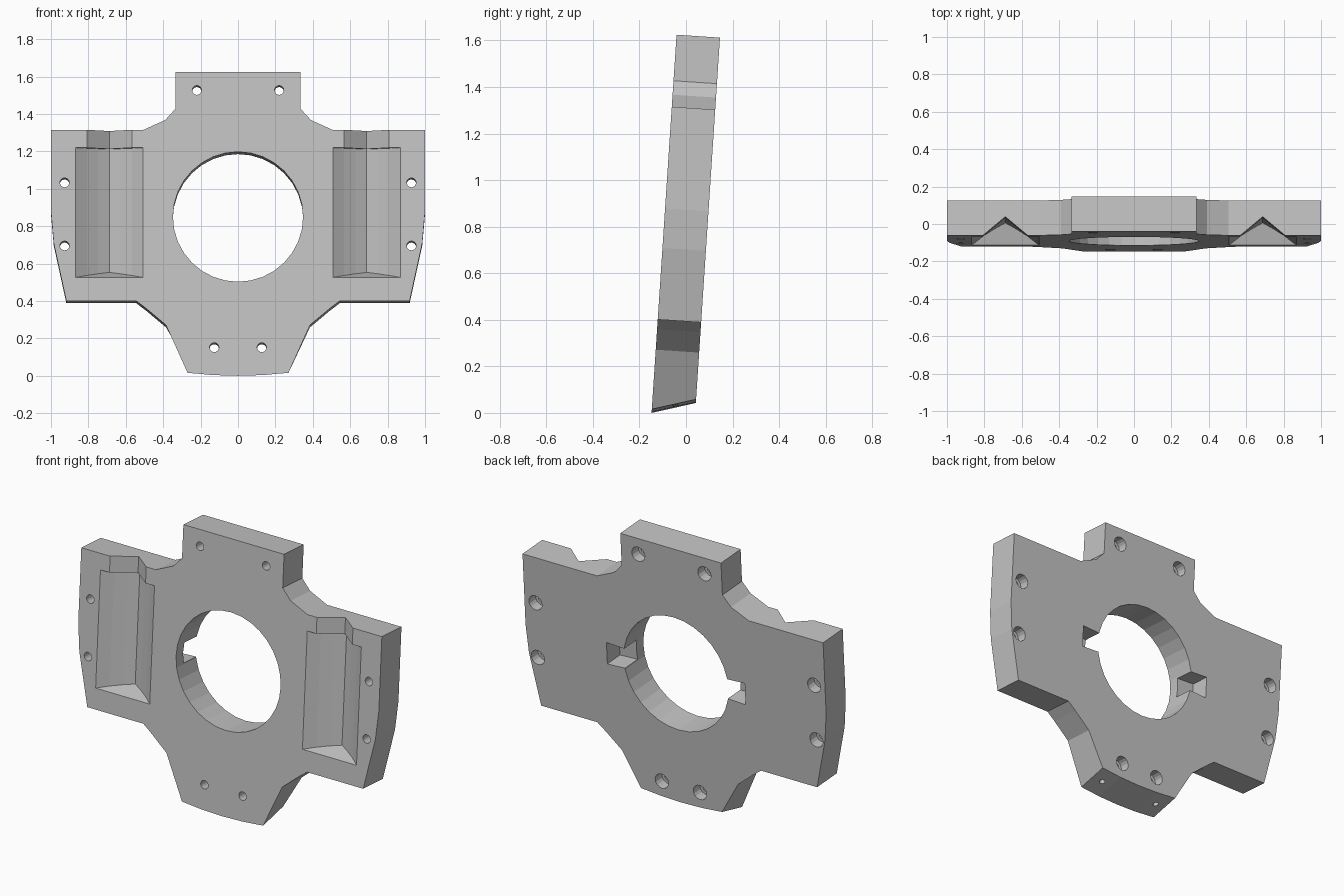
import bpy, math
from mathutils import Vector

if "Cube" in bpy.data.objects:
    bpy.data.objects.remove(bpy.data.objects["Cube"])

THICK = 0.187
TILT = 0.066

grey = bpy.data.materials.new("plain grey")
grey.use_nodes = True
grey.diffuse_color = (0.55, 0.55, 0.55, 1)
grey.node_tree.nodes["Principled BSDF"].inputs["Base Color"].default_value = (0.55, 0.55, 0.55, 1)


def loft(name, start, end):
    """Solid between two matching closed rings of points."""
    n = len(start)
    faces = [list(range(n))[::-1], list(range(n, 2 * n))]
    faces += [[i, (i + 1) % n, n + (i + 1) % n, n + i] for i in range(n)]
    mesh = bpy.data.meshes.new(name)
    mesh.from_pydata([tuple(p) for p in start + end], [], faces)
    mesh.materials.append(grey)
    obj = bpy.data.objects.new(name, mesh)
    bpy.context.collection.objects.link(obj)
    bpy.context.view_layer.objects.active = obj
    bpy.ops.object.select_all(action='DESELECT')
    obj.select_set(True)
    bpy.ops.object.mode_set(mode='EDIT')
    bpy.ops.mesh.select_all(action='SELECT')
    bpy.ops.mesh.normals_make_consistent(inside=False)
    bpy.ops.object.mode_set(mode='OBJECT')
    return obj


def disc(x, z, y, r, n):
    return [Vector((x + r * math.cos(math.tau * i / n), y, z + r * math.sin(math.tau * i / n)))
            for i in range(n)]


def bore(name, x, z, r, y0, y1, n=16):
    return loft(name, disc(x, z, y0, r, n), disc(x, z, y1, r, n))


def groove(name, side, half, z0, z1, slope):
    """V channel with gently bowed walls; half holds (offset, depth) pairs."""
    profile = [(-o, d) for o, d in half] + [(o, d) for o, d in half[-2::-1]]
    rings = [[Vector((side * 0.688 + o, d, z + d * s)) for o, d in profile]
             for z, s in ((z0, slope), (z1, 0))]
    return loft(name, *rings)


# Plate outline, half of it mirrored, with a sloped lower end
half = [(0, 0), (0.135, 0.004), (0.27, 0.016), (0.385, 0.272), (0.49, 0.36), (0.545, 0.402),
        (0.918, 0.402), (0.985, 0.71), (1, 0.88), (1, 1.318), (0.505, 1.318),
        (0.39, 1.37), (0.335, 1.43), (0.335, 1.628)]
outline = half + [(-x, z) for x, z in half[:0:-1]]
front = [Vector((x, 0, z)) for x, z in outline]
back = [Vector((x, THICK, z + (0.055 if z < 0.1 else 0))) for x, z in outline]
plate = loft("mounting_plate", front, back)

# Central opening
cutters = [bore("centre_cutter", 0, 0.852, 0.348, -0.1, 0.3, 32)]

# Key slots open to the rear, beside the opening
for side in (-1, 1):
    slot = [(0.3, -0.058), (0.46, -0.066), (0.46, 0.066), (0.3, 0.058)]
    rings = [[Vector((side * x, y, 0.852 + z)) for x, z in slot] for y in (0.067, 0.3)]
    cutters.append(loft("slot_cutter", *rings))

    # Wide channel and the narrower one running out of the top edge
    cutters.append(groove("channel_cutter", side, [(0.18, -0.02), (0.18, 0), (0.12, 0.046),
                          (0.06, 0.084), (0, 0.117)], 0.527, 1.222, 0.3))
    cutters.append(groove("outlet_cutter", side, [(0.12, -0.02), (0.12, 0), (0, 0.1)],
                          1.15, 1.4, 0))

    # Bolt holes with rear counterbores
    for x, z in ((0.22, 1.53), (0.927, 1.035), (0.927, 0.697), (0.127, 0.152)):
        cutters.append(bore("bolt_cutter", side * x, z, 0.025, -0.1, 0.3))
        cutters.append(bore("counterbore_cutter", side * x, z, 0.044, 0.125, 0.3))

    # Blind holes in the lower end
    rings = [[Vector((p.x, p.z, z)) for p in disc(side * 0.2, 0.1, 0, 0.016, 12)]
             for z in (-0.05, 0.12)]
    cutters.append(loft("end_hole_cutter", *rings))

# Cut everything, then drop the cutters
for cutter in cutters:
    cutter.hide_render = True
    mod = plate.modifiers.new(cutter.name, 'BOOLEAN')
    mod.operation, mod.solver, mod.object = 'DIFFERENCE', 'EXACT', cutter
bpy.context.view_layer.update()
result = bpy.data.meshes.new_from_object(plate.evaluated_get(bpy.context.evaluated_depsgraph_get()))
plate.modifiers.clear()
plate.data = result
for cutter in cutters:
    bpy.data.objects.remove(cutter)

# Lean the plate back
plate.rotation_euler.x = -TILT
plate.location.y = -0.148
